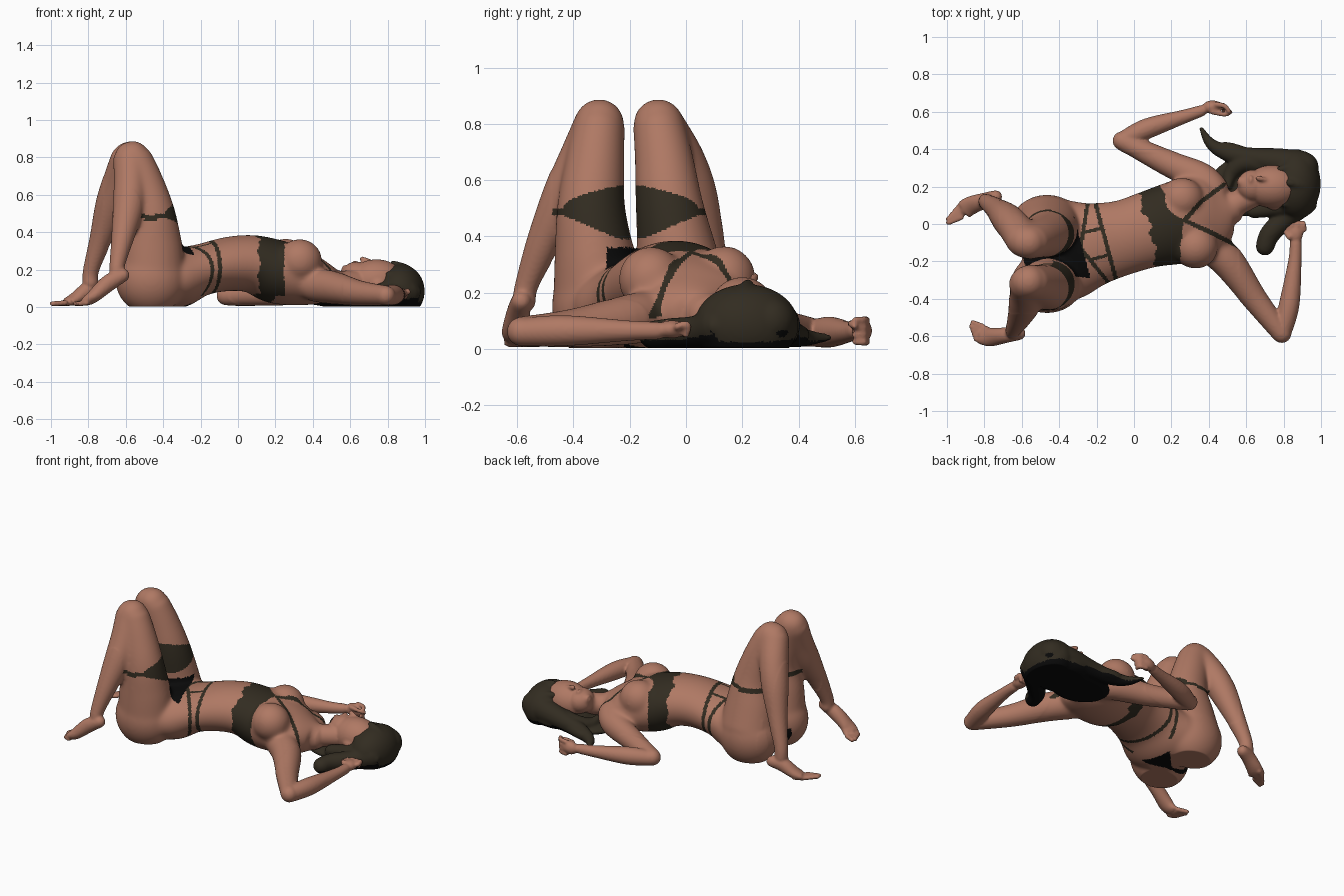
import bpy, bmesh, math
from mathutils import Vector, Matrix


def material(name, rgb):
    m = bpy.data.materials.new(name)
    m.diffuse_color = (*rgb, 1)
    return m


SKIN = material("skin", (0.43, 0.19, 0.127))
DARK = material("dark brown", (0.032, 0.025, 0.015))
BLACK = material("black", (0.003, 0.003, 0.003))


def ball(bm, c, r):
    r = (r, r, r) if isinstance(r, (int, float)) else r
    bmesh.ops.create_icosphere(bm, subdivisions=4, radius=1,
                               matrix=Matrix.Translation(c) @ Matrix.Diagonal((*r, 1)))


def spline(pts, n=6):
    """Catmull-Rom through points of any dimension."""
    out = []
    for i in range(len(pts) - 1):
        p0, p1, p2, p3 = pts[max(i - 1, 0)], pts[i], pts[i + 1], pts[min(i + 2, len(pts) - 1)]
        for k in range(n):
            t = k / n
            out.append([0.5 * (2 * b + (c - a) * t + (2 * a - 5 * b + 4 * c - d) * t * t
                               + (3 * b - a - 3 * c + d) * t ** 3)
                        for a, b, c, d in zip(p0, p1, p2, p3)])
    out.append(list(pts[-1]))
    return out


def limb(bm, pts, ref=(0, 0, 1), seg=24):
    """Loft through (x, y, z, half width[, half thickness]) with rounded ends."""
    path = spline([p if len(p) == 5 else (*p, p[3]) for p in pts])
    rings = []
    for i, p in enumerate(path):
        a, b = path[max(i - 1, 0)], path[min(i + 1, len(path) - 1)]
        t = (Vector(b[:3]) - Vector(a[:3])).normalized()
        side = t.cross(Vector(ref)).normalized()
        up = side.cross(t)
        rings.append([bm.verts.new(Vector(p[:3]) + side * p[3] * math.cos(q) + up * p[4] * math.sin(q))
                      for q in (2 * math.pi * k / seg for k in range(seg))])
    for r0, r1 in zip(rings, rings[1:]):
        for k in range(seg):
            j = (k + 1) % seg
            bm.faces.new((r0[k], r0[j], r1[j], r1[k]))
    bm.faces.new(rings[0][::-1])
    bm.faces.new(rings[-1])
    for p in (path[0], path[-1]):
        ball(bm, p[:3], min(p[3], p[4]) * 0.97)


def bake(ob):
    new = bpy.data.meshes.new_from_object(ob.evaluated_get(bpy.context.evaluated_depsgraph_get()))
    ob.modifiers.clear()
    ob.data = new


def finish(bm, name, voxel, smooth, mats, soft=None):
    """Fuse the parts into one smooth skin resting on the floor."""
    bmesh.ops.recalc_face_normals(bm, faces=bm.faces)
    me = bpy.data.meshes.new(name)
    bm.to_mesh(me)
    bm.free()
    ob = bpy.data.objects.new(name, me)
    bpy.context.collection.objects.link(ob)
    rm = ob.modifiers.new("fuse", 'REMESH')
    rm.mode, rm.voxel_size = 'VOXEL', voxel
    sm = ob.modifiers.new("soften", 'SMOOTH')
    sm.factor, sm.iterations = 0.5, smooth
    bake(ob)
    if soft:  # blend the broad forms further
        ob.vertex_groups.new(name="soft").add([v.index for v in ob.data.vertices if soft(*v.co)], 1, 'REPLACE')
        sm = ob.modifiers.new("blend", 'SMOOTH')
        sm.factor, sm.iterations, sm.vertex_group = 0.5, 50, "soft"
        bake(ob)
    for v in ob.data.vertices:
        v.co.z = max(v.co.z, 0.004)
    ob.data.materials.clear()
    for m in mats:
        ob.data.materials.append(m)
    for f in ob.data.polygons:
        f.use_smooth = True
    return ob


bm = bmesh.new()
# torso, neck, bust
limb(bm, [(-.46, -.16, .155, .24, .145), (-.34, -.135, .155, .268, .165), (-.2, -.105, .198, .222, .138),
          (-.05, -.07, .23, .2, .145), (.08, -.03, .23, .205, .155), (.2, .0, .19, .22, .17),
          (.32, .03, .16, .225, .155), (.42, .05, .135, .205, .125), (.5, .075, .12, .12, .09)], seg=48)
limb(bm, [(.44, .05, .12, .09), (.53, .1, .125, .07), (.66, .17, .13, .068)])
ball(bm, (.255, .135, .25), (.12, .113, .117))
ball(bm, (.33, -.124, .247), (.12, .116, .117))
# head with jaw, nose, lips, chin, ear
ball(bm, (.74, .2, .14), (.15, .115, .115))
ball(bm, (.635, .205, .165), (.085, .085, .078))
limb(bm, [(.71, .235, .245, .01), (.665, .245, .256, .015)])
ball(bm, (.625, .235, .236), (.013, .026, .013))
ball(bm, (.575, .225, .195), .03)
ball(bm, (.75, .088, .125), (.032, .014, .022))
# arms: shoulder, elbow, wrist
limb(bm, [(.4, -.12, .12, .09), (.5, -.2, .105, .09), (.645, -.4, .075, .068), (.79, -.585, .062, .053)])
limb(bm, [(.79, -.585, .06, .05), (.83, -.43, .065, .055), (.86, -.2, .065, .036), (.865, -.1, .065, .032)])
limb(bm, [(.42, .18, .12, .09), (.35, .25, .1, .085), (.17, .33, .075, .07), (-.065, .445, .06, .051)])
limb(bm, [(-.065, .445, .055, .046), (.07, .51, .06, .055), (.27, .575, .06, .037), (.36, .605, .065, .031)])
# hands with curled fingers
ball(bm, (.862, -.05, .07), (.042, .055, .032))
ball(bm, (.42, .625, .065), (.055, .036, .042))
for k in range(4):
    x, z = .815 + .03 * k, .025 + .026 * k
    limb(bm, [(x + .005, -.03, .08, .015), (x, .005, .085, .014), (x - .01, .0, .05, .012)], ref=(1, 0, 0), seg=10)
    limb(bm, [(.44, .64, z, .015), (.485, .63, z, .014), (.48 + .01 * k, .6, z, .012)], seg=10)
limb(bm, [(.83, -.07, .09, .016), (.8, -.03, .075, .012)], seg=10)
limb(bm, [(.42, .6, .09, .016), (.49, .585, .09, .012), (.52, .6, .08, .01)], seg=10)
# legs: hip, thigh, knee, calf
X = (1, 0, 0)
for hy, ty, ky in ((-.315, -.337, -.308), (-.005, -.058, -.098)):
    ball(bm, (-.465, hy, .15), (.192, .162, .19))
    limb(bm, [(-.46, hy, .2, .157, .178), (-.46, (hy + ty) / 2, .34, .142, .162), (-.465, ty, .5, .122, .13),
              (-.512, (ty + ky) / 2, .67, .105, .112), (-.562, ky, .8, .092, .1)], ref=X)
limb(bm, [(-.575, -.31, .8, .088, .095), (-.575, -.365, .67, .09), (-.585, -.425, .54, .087),
          (-.615, -.505, .38, .062), (-.645, -.565, .23, .042), (-.645, -.575, .17, .042)], ref=X)
limb(bm, [(-.585, -.097, .8, .088, .095), (-.635, -.022, .67, .09), (-.68, .03, .54, .084),
          (-.735, .08, .36, .06), (-.785, .115, .2, .043), (-.79, .12, .13, .043)], ref=X)
# feet, raised heel to toes
limb(bm, [(-.615, -.585, .17, .036), (-.69, -.595, .13, .042, .045), (-.77, -.605, .06, .05, .036),
          (-.81, -.59, .03, .052, .024)])
limb(bm, [(-.74, .145, .1, .036), (-.8, .125, .09, .042, .045), (-.87, .1, .045, .05, .034),
          (-.91, .075, .027, .052, .022)])
for k in range(5):
    a = -.044 + .022 * k
    limb(bm, [(-.81, -.59 + a, .022, .015), (-.87 + abs(k - 3) * .008, -.57 + a, .018, .014)], seg=10)
    limb(bm, [(-.905 + a * .4, .08 + a, .022, .015), (-.985 + abs(k - 1) * .01 + a * .4, .05 + a, .018, .014)], seg=10)
body = finish(bm, "body", 0.0075, 5, (SKIN, DARK, BLACK),
              lambda x, y, z: -.72 < x < .56 and -.48 < y < .38 and (x > -.6 or z > .3 or -.46 < y < .05))

C, S = math.cos(math.radians(15)), math.sin(math.radians(15))
STRAPS = [((.27, .02), (.4, -.04)), ((.4, -.04), (.56, -.12)), ((.27, .02), (.36, .12)), ((.36, .12), (.48, .21))]
BUST = [(.275, .14), (.355, -.12)]


def near(x, y, a, b):
    p, a, b = Vector((x, y)), Vector(a), Vector(b)
    d = b - a
    return (p - a - d * max(0, min(1, (p - a).dot(d) / d.dot(d)))).length


def clothing(c, n):
    """Material index for a body face: 0 skin, 1 lace and straps, 2 briefs."""
    x, y, z = c
    u, p = x * C + y * S, -x * S + y * C + .05
    # thigh bands, widening inward on the upper side
    if .36 < z < .62 and x < -.25:
        for yc, sgn in ((-.337, 1), (-.058, -1)):
            if math.hypot(x + .46, y - yc) < .15:
                t = max(0, min(1, (sgn * (y - yc) + .1) / .2))
                top, low = (.5 + .08 * math.sqrt(t), .475 - .085 * t) if n.x > .15 else (.492, .462)
                return int(low < z < top)
        return 0
    if abs(p) > .26 or z > .42:
        return 0
    # bust band and shoulder straps
    if z > .1 and n.z > 0 and any(near(x, y, *s) < .012 for s in STRAPS):
        return 1
    wave = .012 * math.sin(45 * p) + .006 * math.sin(110 * p)
    lo, hi = (.08, .16) if z < .06 else (.08 - .1 * abs(p) + wave, .26 - .35 * abs(p))
    if lo < u < hi and all(math.hypot(x - a, y - b) > .108 or z < .18 for a, b in BUST):
        return 1
    # briefs, front and back
    if z > .15 and -.62 < u < -.3 and abs(p) < .05 + .4 * (u + .6) and z < .36:
        return 2
    if z <= .15 and -.66 < u < -.3 and abs(p) < .015 + max(0, u + .45) * .6:
        return 2
    # waist belt, hip strings and suspenders
    if -.36 < u < -.1:
        if abs(u + .17) < .011 or (abs(u + .31 - .45 * abs(p)) < .011 and z > .06):
            return 1
        if n.z > .2 and -.28 < u < -.165 and abs(abs(p) - .075) < .009:
            return 1
    return 0


for f in body.data.polygons:
    f.material_index = clothing(f.center, f.normal)

# hair: crown, spread underneath and loose locks
bm = bmesh.new()
ball(bm, (.865, .215, .085), (.133, .185, .145))
ball(bm, (.76, .22, .05), (.2, .18, .07))
ball(bm, (.6, .2, .03), (.2, .16, .04))
for lock in ([(.9, .3, .1, .09), (.78, .33, .09, .075), (.64, .35, .07, .058), (.5, .38, .05, .045),
              (.41, .43, .04, .03), (.36, .51, .04, .012)],
             [(.75, .31, .07, .07), (.6, .33, .07, .055), (.52, .27, .06, .04), (.5, .2, .09, .02)],
             [(.6, .37, .06, .04), (.48, .41, .05, .03), (.43, .38, .05, .012)],
             [(.9, .12, .08, .08), (.82, .04, .06, .06), (.73, -.05, .055, .055), (.7, -.12, .05, .05)],
             [(.85, .1, .11, .05), (.75, .085, .08, .045), (.64, .07, .06, .04)],
             [(.96, .18, .05, .03), (.92, .2, .18, .03), (.83, .22, .23, .02)],
             [(.95, .3, .08, .03), (.88, .31, .165, .03), (.78, .29, .19, .02)],
             [(.95, .1, .08, .03), (.88, .11, .16, .03), (.8, .11, .17, .02)]):
    limb(bm, lock)
hair = finish(bm, "hair", 0.009, 5, (DARK, BLACK))
for f in hair.data.polygons:
    f.material_index = int(f.normal.z < -.4)
